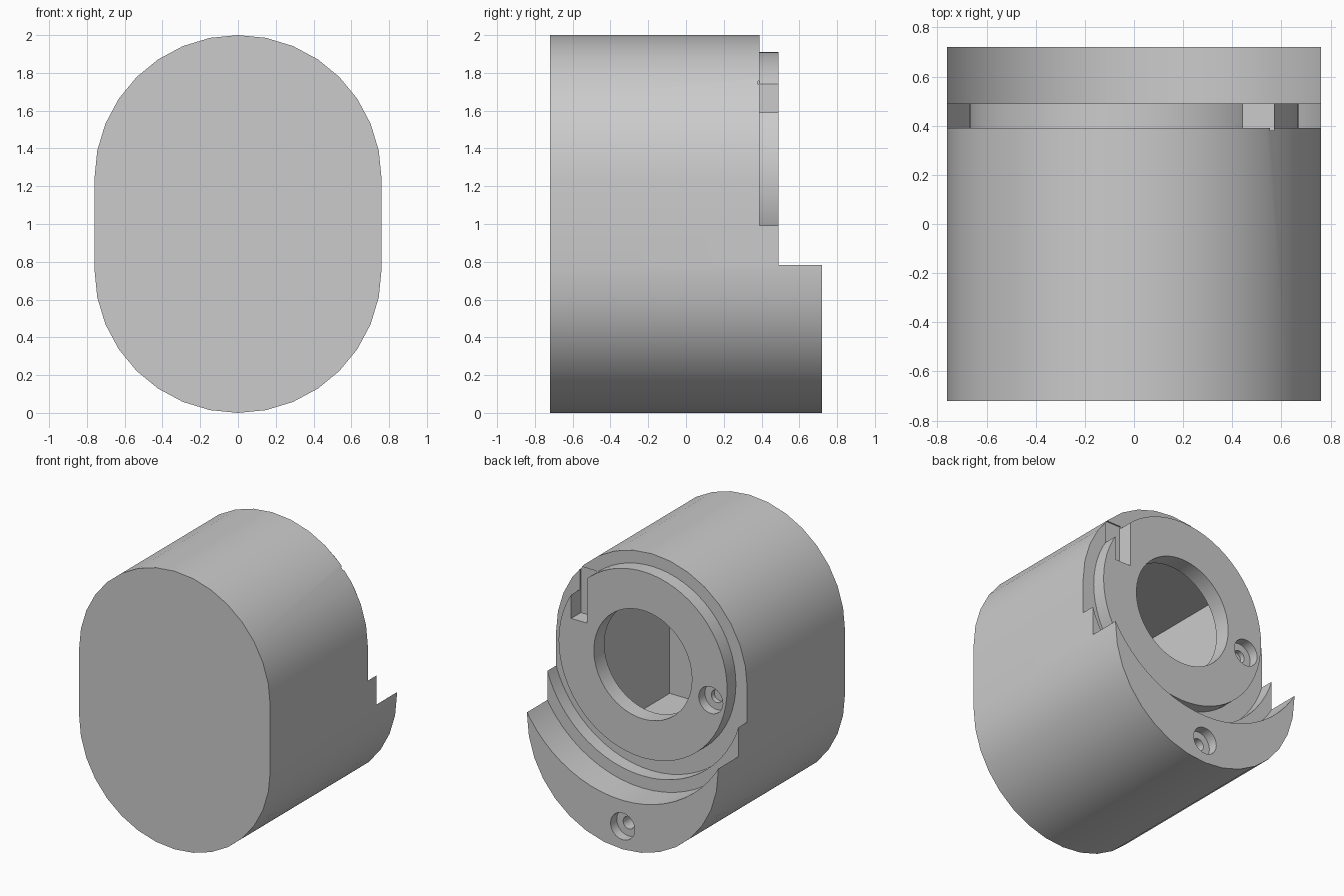
import bpy, bmesh, math
from mathutils import Matrix, Vector

if "Cube" in bpy.data.objects:
    bpy.data.objects.remove(bpy.data.objects["Cube"])

grey = bpy.data.materials.new("light_grey")
grey.diffuse_color = (0.6, 0.6, 0.6, 1)
grey.use_nodes = True
grey.node_tree.nodes["Principled BSDF"].inputs["Base Color"].default_value = grey.diffuse_color
CZ = 1.24   # height of the round boss centre


def finish(name, bm):
    bmesh.ops.recalc_face_normals(bm, faces=bm.faces)
    me = bpy.data.meshes.new(name)
    bm.to_mesh(me)
    bm.free()
    me.materials.append(grey)
    ob = bpy.data.objects.new(name, me)
    bpy.context.collection.objects.link(ob)
    return ob


def disc(name, x, z, r, y0, y1, n=64):
    bm = bmesh.new()
    m = Matrix.Translation((x, (y0 + y1) / 2, z)) @ Matrix.Rotation(math.pi / 2, 4, 'X')
    bmesh.ops.create_cone(bm, cap_ends=True, segments=n, radius1=r, radius2=r,
                          depth=y1 - y0, matrix=m)
    return finish(name, bm)


def box(name, lo, hi):
    lo, hi = Vector(lo), Vector(hi)
    bm = bmesh.new()
    m = Matrix.Translation((lo + hi) / 2) @ Matrix.Diagonal((*(hi - lo), 1))
    bmesh.ops.create_cube(bm, size=1, matrix=m)
    return finish(name, bm)


def combine(target, tool, op='DIFFERENCE'):
    mod = target.modifiers.new(tool.name, 'BOOLEAN')
    mod.operation, mod.object, mod.solver = op, tool, 'EXACT'
    bpy.context.view_layer.objects.active = target
    bpy.ops.object.modifier_apply(modifier=mod.name)
    bpy.data.objects.remove(tool, do_unlink=True)


# Housing: rounded slot outline pulled from front to back
bm = bmesh.new()
verts = []
for start, cz in ((0, CZ), (16, 0.76)):
    for i in range(17):
        a = (start + i) * math.pi / 16
        verts.append(bm.verts.new((0.76 * math.cos(a), -0.72, cz + 0.76 * math.sin(a))))
face = bm.faces.new(verts)
ext = bmesh.ops.extrude_face_region(bm, geom=[face])
bmesh.ops.translate(bm, vec=(0, 1.44, 0),
                    verts=[v for v in ext['geom'] if isinstance(v, bmesh.types.BMVert)])
housing = finish("housing", bm)

# Stepped round recess that leaves the lower crescent and ledge
combine(housing, disc("upper_recess", 0, CZ, 0.888, 0.49, 1.0))
combine(housing, disc("lower_recess", 0, CZ, 0.80, 0.39, 1.0))

# Round boss on the back
combine(housing, disc("boss", 0, CZ, 0.67, 0.33, 0.49), 'UNION')

# Hollow inside and its round opening
combine(housing, box("cavity", (-0.55, -0.60, 0.47), (0.55, 0.37, 1.665)))
combine(housing, disc("opening", 0, CZ, 0.39, 0.2, 1.0))

# Key slot in the boss edge
combine(housing, box("key_slot", (0.443, 0.38, 1.42), (0.57, 1.0, 1.758)))

# Counterbored screw holes
for x, z, y, deep in ((-0.54, 1.13, 0.49, 0.105), (0, 0.165, 0.72, 0.18)):
    combine(housing, disc("screw_head", x, z, 0.096, y - 0.07, y + 0.2, 32))
    combine(housing, disc("screw_shaft", x, z, 0.045, y - deep, y + 0.2, 24))

# Smooth rounded walls, keep edges crisp
bpy.ops.object.select_all(action='DESELECT')
housing.select_set(True)
bpy.context.view_layer.objects.active = housing
bpy.ops.object.shade_smooth_by_angle(angle=math.radians(30))
